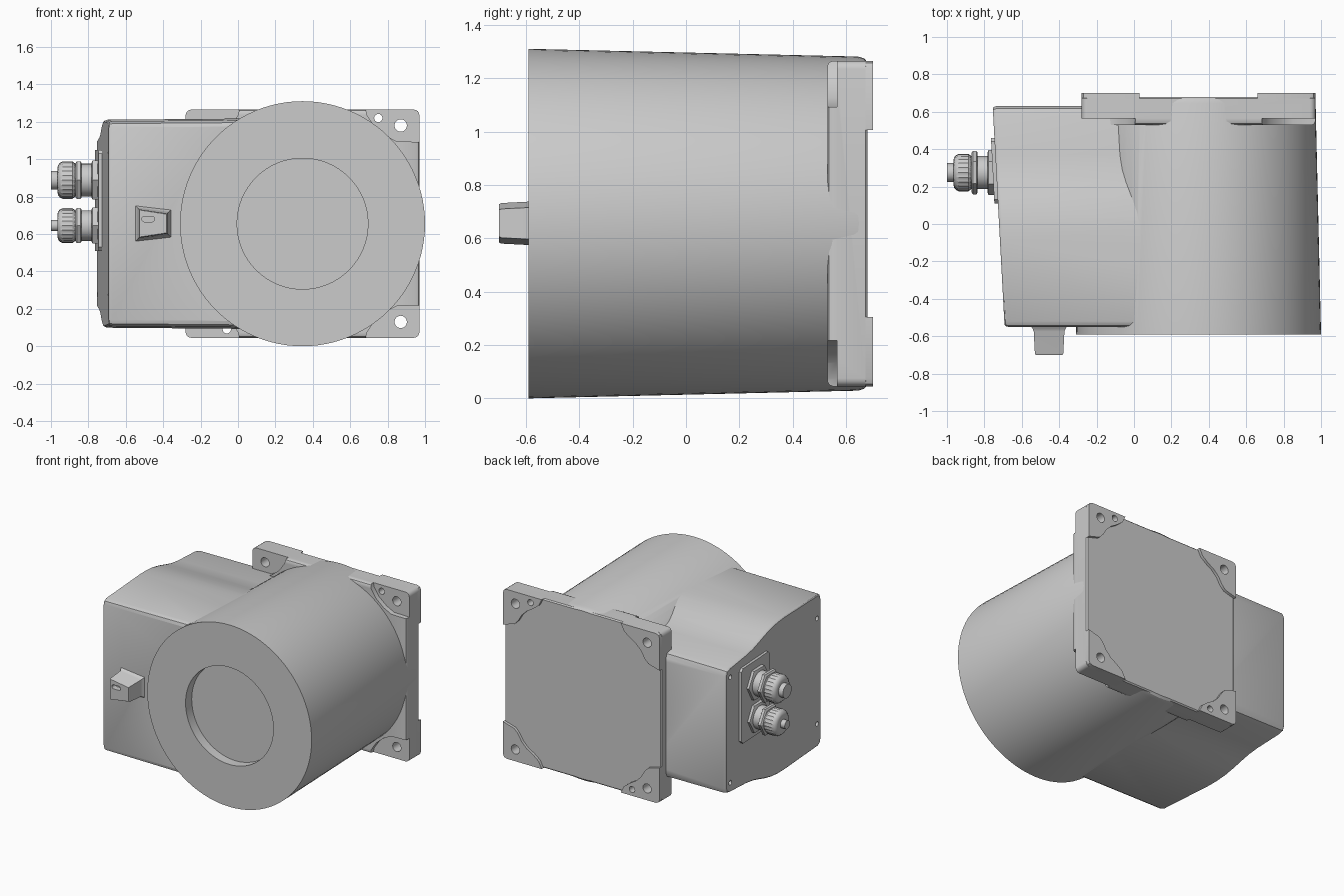
import bpy, bmesh, math

if "Cube" in bpy.data.objects:
    bpy.data.objects.remove(bpy.data.objects["Cube"])

CX, CZ = 0.345, 0.655      # axis of the round housing


def loft(name, rings):
    """Skin a list of equal-length point rings and cap both ends."""
    bm = bmesh.new()
    rows = [[bm.verts.new(p) for p in ring] for ring in rings]
    n = len(rows[0])
    for a, b in zip(rows, rows[1:]):
        for i in range(n):
            j = (i + 1) % n
            bm.faces.new((a[i], a[j], b[j], b[i]))
    bm.faces.new(rows[0])
    bm.faces.new(rows[-1])
    bmesh.ops.recalc_face_normals(bm, faces=bm.faces)
    me = bpy.data.meshes.new(name)
    bm.to_mesh(me)
    bm.free()
    ob = bpy.data.objects.new(name, me)
    bpy.context.collection.objects.link(ob)
    return ob


def prism(name, pts, y0, y1):
    return loft(name, [[(x, y, z) for x, z in pts] for y in (y0, y1)])


def circle(r, n, knurl=1.0):
    return [(r * (knurl if i % 2 else 1) * math.cos(2 * math.pi * i / n),
             r * (knurl if i % 2 else 1) * math.sin(2 * math.pi * i / n)) for i in range(n)]


def turn_y(name, cx, cz, profile, n=32):
    return loft(name, [[(cx + a, y, cz + b) for a, b in circle(r, n)] for y, r in profile])


def turn_x(name, cy, cz, profile, n=32, knurl=1.0):
    return loft(name, [[(x, cy + a, cz + b) for a, b in circle(r, n, knurl)] for x, r in profile])


def boolean(ob, tools, op='DIFFERENCE', keep=False):
    bpy.context.view_layer.objects.active = ob
    for t in tools:
        m = ob.modifiers.new("cut", 'BOOLEAN')
        m.operation, m.object, m.solver = op, t, 'EXACT'
        bpy.ops.object.modifier_apply(modifier=m.name)
    if not keep:
        for t in tools:
            bpy.data.objects.remove(t)


# Round housing, slightly tapered to the back
housing = turn_y("round_housing", CX, CZ, [(-0.59, 0.655), (0.645, 0.626), (0.668, 0.619), (0.68, 0.605)], 96)

# Terminal box on the left: half profile (y, half height) mirrored top to bottom
half = [(-0.55, 0.515), (-0.543, 0.535), (-0.52, 0.548), (-0.1, 0.556), (-0.02, 0.553), (0.06, 0.543),
        (0.14, 0.524), (0.22, 0.5), (0.29, 0.481), (0.37, 0.468), (0.58, 0.45), (0.617, 0.439), (0.63, 0.405)]
outline = half + [(y, -h) for y, h in reversed(half)]


def left_x(y):
    return -0.755 + (0.63 - y) * 0.053


def box_ring(inset, shrink):
    return [(left_x(y) + inset, 0.04 + (y - 0.04) * shrink, CZ + h * shrink) for y, h in outline]


box = loft("terminal_box", [box_ring(0, 0.982), box_ring(0.006, 0.993), box_ring(0.02, 1.0),
                            [(0.3, y, CZ + h * 1.015) for y, h in outline]])
screws = [turn_x("screw_cutter", y, CZ + s * 0.38, [(-0.9, 0.017), (left_x(y) + 0.03, 0.017)], 16)
          for y in (-0.5, 0.57) for s in (-1, 1)]
boolean(box, screws)
boolean(housing, [box], 'UNION')
# Shallow round recess in the front
boolean(housing, [turn_y("recess_cutter", CX, CZ, [(-0.7, 0.35), (-0.52, 0.35)], 64)])

# Mounting plate with rounded corners
HX, HZ, R = 0.625, 0.61, 0.03
plate_pts = []
for k, (sx, sz) in enumerate([(1, 1), (-1, 1), (-1, -1), (1, -1)]):
    for i in range(5):
        a = math.pi / 2 * (k + i / 4)
        plate_pts.append((CX + sx * (HX - R) + R * math.cos(a), CZ + sz * (HZ - R) + R * math.sin(a)))


def plate_ring(y, inset):
    return [(CX + (x - CX) * (1 - inset / HX), y, CZ + (z - CZ) * (1 - inset / HZ)) for x, z in plate_pts]


plate = loft("mounting_plate", [plate_ring(0.53, 0.018), plate_ring(0.536, 0.006), plate_ring(0.55, 0),
                                plate_ring(0.672, 0), plate_ring(0.68, 0.008)])

# Corner pads behind, corner recesses in front, bolt holes through both
pad_shape = [(0, 0.03), (0.009, 0.009), (0.03, 0), (0.31, 0), (0.285, 0.05), (0.24, 0.085), (0.19, 0.115),
             (0.15, 0.155), (0.12, 0.205), (0.09, 0.235), (0, 0.26)]
recess_shape = [(-0.1, -0.1), (0.31, -0.1), (0.28, 0.03), (0.24, 0.09), (0.18, 0.14), (0.12, 0.17), (-0.1, 0.175)]
for sx in (-1, 1):
    for sz in (-1, 1):
        def at(a, b):
            return (CX + sx * (HX - a), CZ + sz * (HZ - b))
        side = ("left" if sx < 0 else "right") + ("_lower" if sz < 0 else "_upper")
        pad = prism("foot_pad_" + side, [at(a, b) for a, b in pad_shape], 0.66, 0.70)
        holes = [turn_y("bolt_cutter", *at(0.1, 0.085), [(0.4, 0.033), (0.8, 0.033)], 24)]
        if sx == sz:
            holes.append(turn_y("pin_cutter", *at(0.22, 0.045), [(0.4, 0.022), (0.8, 0.022)], 24))
        boolean(pad, holes, keep=True)
        boolean(plate, holes + [prism("recess_cutter", [at(a, b) for a, b in recess_shape], 0.4, 0.565)])

# Small front lug with a slot
def lug_ring(y, g):
    return [(-0.53 - g, y, 0.58 - g), (-0.378 + g, y, 0.602 - g),
            (-0.378 + g, y, 0.71 + g), (-0.53 - g, y, 0.732 + g)]


lug = loft("front_lug", [lug_ring(-0.70, -0.004), lug_ring(-0.692, 0.0), lug_ring(-0.575, 0.006),
                         lug_ring(-0.56, 0.012), lug_ring(-0.545, 0.022)])
slot = [(-0.48 + (0.02 if math.cos(a) > 0 else -0.02) + 0.015 * math.cos(a), 0.68 + 0.015 * math.sin(a))
        for a in [math.pi * (2 * i + 1) / 16 for i in range(16)]]
boolean(lug, [prism("slot_cutter", slot, -0.8, -0.66)])

# Cable entry plate, parallel to the slanted box side
entry = [(0.11, 0.53), (0.13, 0.51), (0.44, 0.51), (0.46, 0.53), (0.46, 1.03), (0.44, 1.05), (0.13, 1.05), (0.11, 1.03)]
loft("cable_entry_plate", [[(left_x(y) + d, y, z) for y, z in entry] for d in (-0.019, 0.01)])

# Two cable glands: flange nut, body, hex, knurled dome nut, cable stub
GY = 0.275
for tag, z, s, stub in (("upper", 0.888, 1.0, 0.05), ("lower", 0.645, 0.93, 0.03)):
    turn_x("gland_flange_" + tag, GY, z, [(-0.784, 0.105 * s), (-0.778, 0.12 * s), (-0.74, 0.12 * s)], 6)
    turn_x("gland_body_" + tag, GY, z, [(-0.875, 0.088 * s), (-0.77, 0.088 * s)])
    turn_x("gland_hex_" + tag, GY, z, [(-0.868, 0.105 * s), (-0.862, 0.116 * s), (-0.842, 0.116 * s),
                                       (-0.836, 0.105 * s)], 6)
    turn_x("gland_nut_" + tag, GY, z, [(-0.965, 0.066 * s), (-0.962, 0.08 * s), (-0.952, 0.093 * s),
                                       (-0.938, 0.1 * s), (-0.885, 0.1 * s), (-0.872, 0.09 * s)], 48, 0.96)
    turn_x("cable_stub_" + tag, GY, z, [(-1.0, stub), (-0.94, stub)])

# Smooth shading with sharp edges kept
bpy.ops.object.select_all(action='SELECT')
bpy.context.view_layer.objects.active = housing
bpy.ops.object.shade_smooth_by_angle(angle=math.radians(30))
